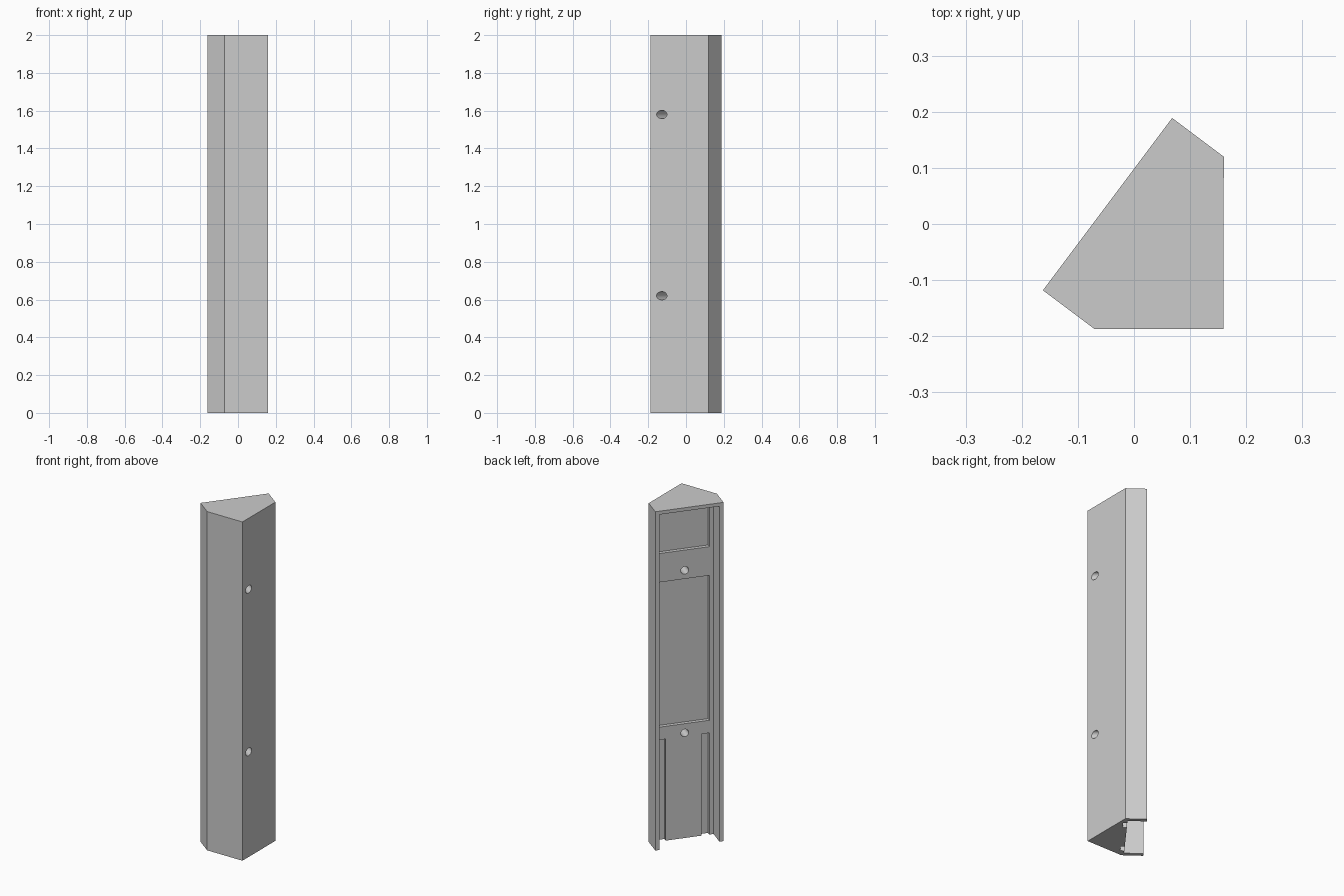
import bpy, bmesh, math
from mathutils import Matrix

cube = bpy.data.objects.get("Cube")
if cube:
    bpy.data.objects.remove(cube, do_unlink=True)

grey = bpy.data.materials.new("plain_grey")
grey.use_nodes = True
color = (0.6, 0.6, 0.6, 1)
grey.diffuse_color = color
grey.node_tree.nodes["Principled BSDF"].inputs["Base Color"].default_value = color


def add_object(name, bm):
    bmesh.ops.recalc_face_normals(bm, faces=bm.faces)
    mesh = bpy.data.meshes.new(name)
    bm.to_mesh(mesh)
    bm.free()
    mesh.materials.append(grey)
    obj = bpy.data.objects.new(name, mesh)
    bpy.context.collection.objects.link(obj)
    return obj


def prism(name, outline, height):
    bm = bmesh.new()
    base = bm.faces.new([bm.verts.new((u, v, 0)) for u, v in outline])
    top = bmesh.ops.extrude_face_region(bm, geom=[base])["geom"]
    verts = [g for g in top if isinstance(g, bmesh.types.BMVert)]
    bmesh.ops.translate(bm, verts=verts, vec=(0, 0, height))
    return add_object(name, bm)


def cut_box(name, u, v, z):
    """Box cutter spanning the given ranges."""
    bm = bmesh.new()
    bmesh.ops.create_cube(bm, size=1)
    spans = (u, v, z)
    bmesh.ops.scale(bm, verts=bm.verts, vec=[b - a for a, b in spans])
    bmesh.ops.translate(bm, verts=bm.verts, vec=[(a + b) / 2 for a, b in spans])
    return add_object(name, bm)


def cut_hole(name, u, z, radius):
    """Round cutter running front to back."""
    bm = bmesh.new()
    bmesh.ops.create_cone(bm, cap_ends=True, segments=32, radius1=radius,
                          radius2=radius, depth=0.5)
    bmesh.ops.rotate(bm, verts=bm.verts, matrix=Matrix.Rotation(math.pi / 2, 3, 'X'))
    bmesh.ops.translate(bm, verts=bm.verts, vec=(u, -0.2, z))
    return add_object(name, bm)


# Five-sided body, laid out with its open back facing the second axis
HALF, BACK, SIDE = 0.192, 0.059, -0.056
body = prism("corner_housing", [(-HALF, BACK), (-HALF, SIDE), (-0.054, -0.24),
                                (HALF, SIDE), (HALF, BACK)], 2)

# Back cavity open at the bottom, two floor pockets, side grooves, screw holes
FLOOR, DEEP, POCKET = -0.043, -0.065, 0.145
cutters = [
    cut_box("cavity_cutter", (-0.169, 0.169), (FLOOR, 0.2), (-0.1, 1.98)),
    cut_box("upper_pocket_cutter", (-POCKET, POCKET), (DEEP, 0), (1.7, 1.96)),
    cut_box("middle_pocket_cutter", (-POCKET, POCKET), (DEEP, 0), (0.675, 1.53)),
]
for side in (-1, 1):
    span = sorted((side * 0.1, side * POCKET))
    cutters.append(cut_box("groove_cutter", span, (DEEP, 0), (-0.1, 0.6)))
for z in (0.62, 1.58):
    cutters.append(cut_hole("screw_hole_cutter", -0.007, z, 0.022))

for obj in bpy.context.selected_objects:
    obj.select_set(False)
bpy.context.view_layer.objects.active = body
body.select_set(True)
for cutter in cutters:
    mod = body.modifiers.new("cut", 'BOOLEAN')
    mod.operation = 'DIFFERENCE'
    mod.solver = 'EXACT'
    mod.object = cutter
    bpy.ops.object.modifier_apply(modifier=mod.name)
    bpy.data.objects.remove(cutter, do_unlink=True)

# Turn the body so its back sits diagonally, then smooth the hole walls only
body.data.transform(Matrix.Rotation(math.atan2(0.8, 0.6), 4, 'Z'))
bpy.ops.object.shade_smooth_by_angle(angle=math.radians(30))
